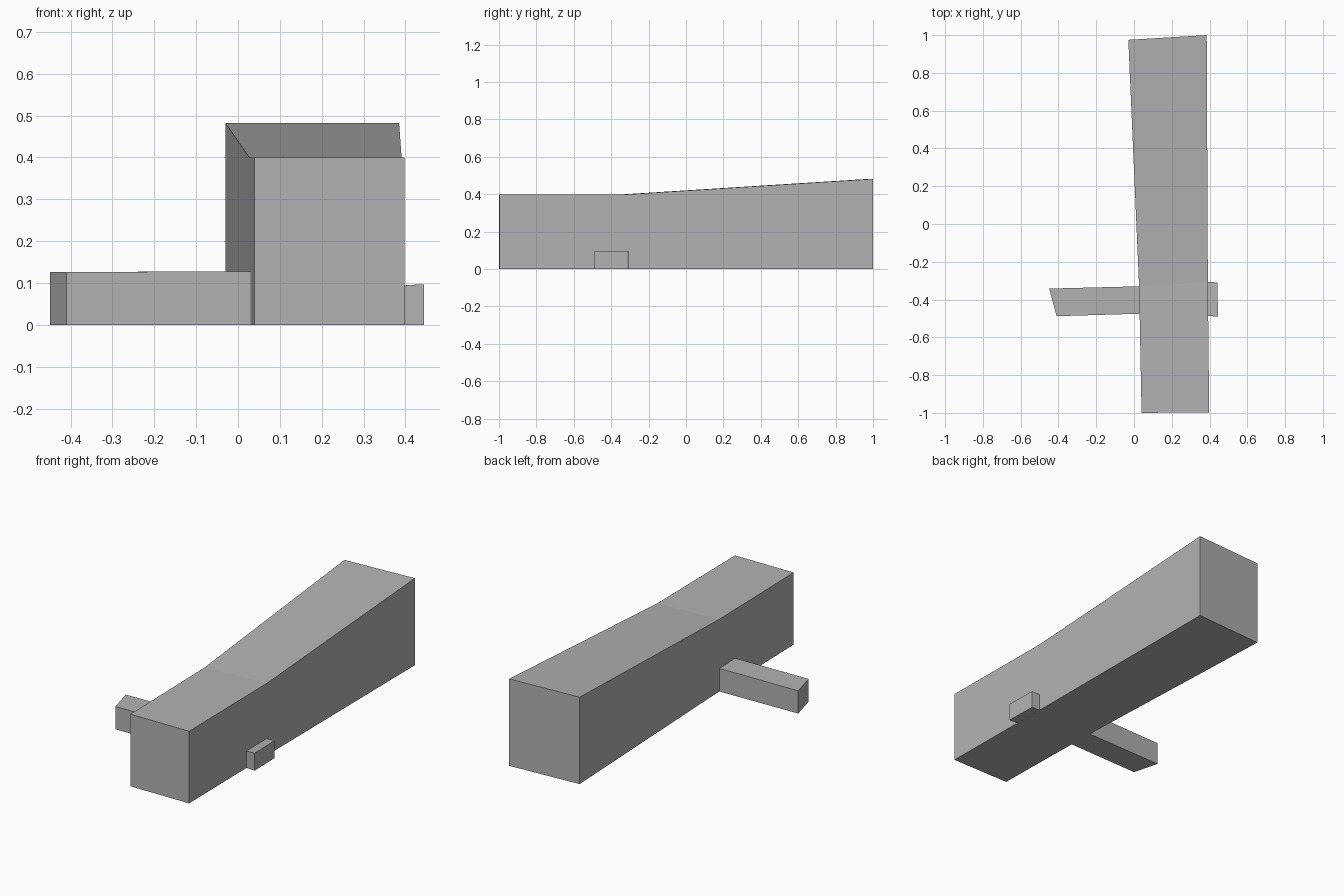
import bpy
import bmesh

cube = bpy.data.objects.get("Cube")
if cube:
    bpy.data.objects.remove(cube, do_unlink=True)

# One plain grey for the whole building
grey = bpy.data.materials.new("plain grey")
grey.use_nodes = True
colour = (0.45, 0.45, 0.45, 1)
grey.diffuse_color = colour
grey.node_tree.nodes["Principled BSDF"].inputs["Base Color"].default_value = colour


def block(name, stations):
    """Loft a flat-bottomed block through stations of (side a, side b, height)."""
    bm = bmesh.new()
    rings = []
    for a, b, height in stations:
        corners = [(*a, 0), (*b, 0), (*b, height), (*a, height)]
        rings.append([bm.verts.new(c) for c in corners])
    for r, s in zip(rings, rings[1:]):
        for i in range(4):
            j = (i + 1) % 4
            bm.faces.new((r[i], r[j], s[j], s[i]))
    bm.faces.new(rings[0][::-1])
    bm.faces.new(rings[-1])
    bmesh.ops.recalc_face_normals(bm, faces=bm.faces)
    mesh = bpy.data.meshes.new(name)
    bm.to_mesh(mesh)
    bm.free()
    mesh.materials.append(grey)
    obj = bpy.data.objects.new(name, mesh)
    bpy.context.collection.objects.link(obj)
    return obj


# Long hall: level at the front, roof rising towards the back
block("main_hall", [
    ((0.04, -1.0), (0.398, -0.997), 0.40),
    ((0.027, -0.33), (0.391, -0.307), 0.40),
    ((-0.03, 0.975), (0.385, 1.0), 0.482),
])

# Low wing with a slanted end
block("right_wing", [
    ((-0.41, -0.488), (-0.449, -0.342), 0.126),
    ((0.03, -0.475), (0.027, -0.33), 0.128),
])

# Short stub on the opposite wall
block("left_stub", [
    ((0.393, -0.487), (0.391, -0.307), 0.094),
    ((0.445, -0.49), (0.441, -0.309), 0.097),
])
